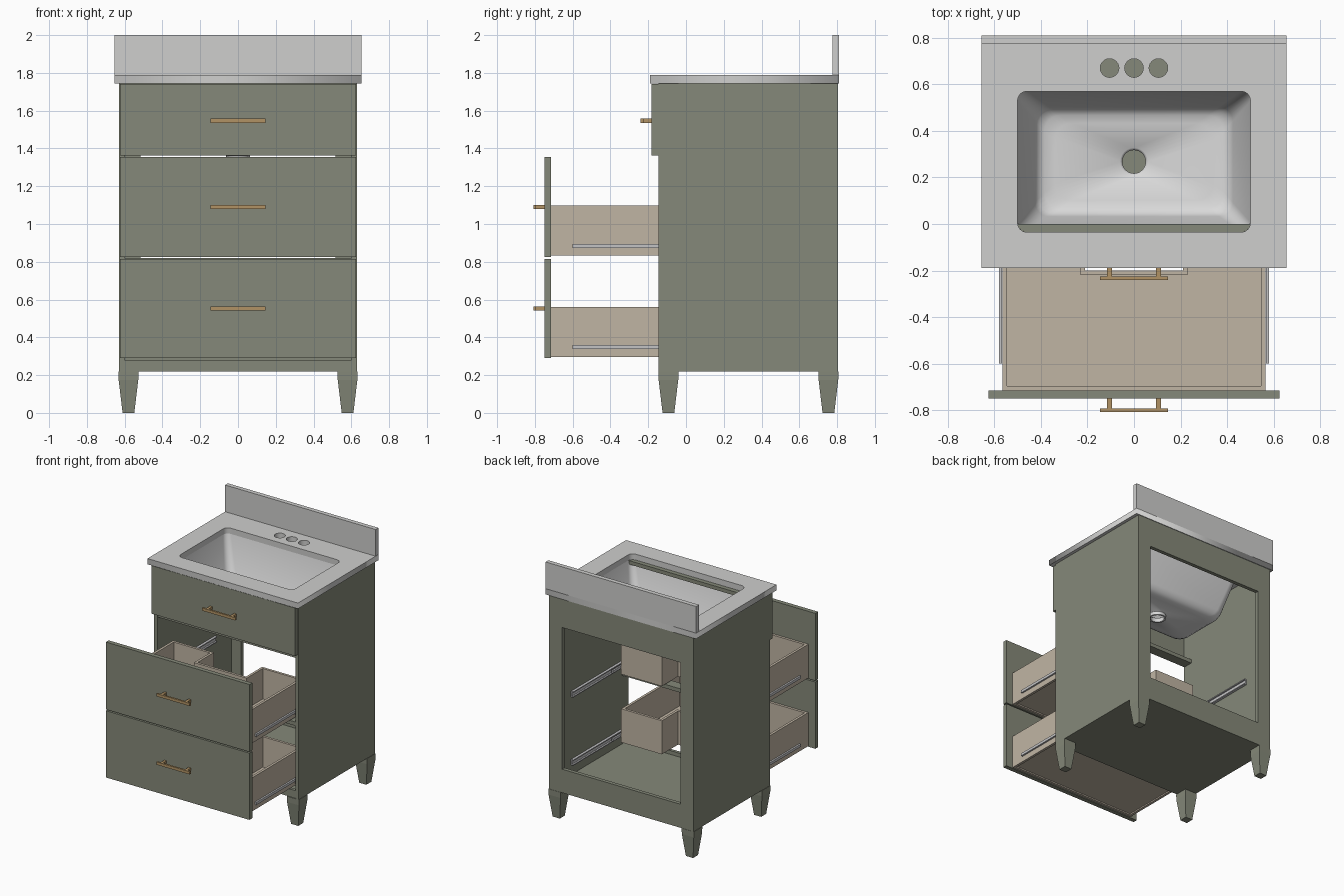
import bpy, bmesh
from math import cos, sin, pi

old = bpy.data.objects.get("Cube")
if old:
    bpy.data.objects.remove(old, do_unlink=True)


def material(name, rgb, rough=0.5):
    m = bpy.data.materials.new(name)
    m.use_nodes = True
    col = (*rgb, 1.0)
    m.diffuse_color = col
    node = m.node_tree.nodes["Principled BSDF"]
    node.inputs["Base Color"].default_value = col
    node.inputs["Roughness"].default_value = rough
    return m


SAGE = material("sage paint", (0.235, 0.25, 0.192))
STONE = material("pale stone", (0.62, 0.62, 0.61))
CERAMIC = material("white ceramic", (0.70, 0.70, 0.70))
WOOD = material("drawer wood", (0.53, 0.46, 0.37))
BRASS = material("brass", (0.44, 0.29, 0.13))
STEEL = material("slide steel", (0.55, 0.55, 0.56))


def finish(name, bm, mat):
    bmesh.ops.recalc_face_normals(bm, faces=bm.faces)
    me = bpy.data.meshes.new(name)
    bm.to_mesh(me)
    bm.free()
    me.materials.append(mat)
    ob = bpy.data.objects.new(name, me)
    bpy.context.collection.objects.link(ob)
    return ob


def boxes(name, mat, *spans):
    """Boxes given as (x0, x1, y0, y1, z0, z1), joined in one object."""
    bm = bmesh.new()
    for x0, x1, y0, y1, z0, z1 in spans:
        vs = bmesh.ops.create_cube(bm, size=1)["verts"]
        for v in vs:
            v.co.x = x1 if v.co.x > 0 else x0
            v.co.y = y1 if v.co.y > 0 else y0
            v.co.z = z1 if v.co.z > 0 else z0
    return finish(name, bm, mat)


def both(x0, x1, *rest):
    """A span and its mirror image across x = 0."""
    return (x0, x1, *rest), (-x1, -x0, *rest)


def rounded(cx, cy, hx, hy, r, steps=6):
    """Outline of a rounded rectangle; r equal to hx and hy makes a circle."""
    pts = []
    for q, (sx, sy) in enumerate([(1, 1), (-1, 1), (-1, -1), (1, -1)]):
        for i in range(steps + 1):
            a = (q + i / steps) * pi / 2
            pts.append((cx + sx * (hx - r) + r * cos(a),
                        cy + sy * (hy - r) + r * sin(a)))
    return pts


def loft(name, mat, rings, caps=False):
    """Skin a stack of (outline, z) rings."""
    bm = bmesh.new()
    rows = [[bm.verts.new((x, y, z)) for x, y in pts] for pts, z in rings]
    n = len(rows[0])
    for a, b in zip(rows, rows[1:]):
        for i in range(n):
            j = (i + 1) % n
            bm.faces.new((a[i], a[j], b[j], b[i]))
    if caps:
        bm.faces.new(rows[0])
        bm.faces.new(rows[-1])
    bmesh.ops.remove_doubles(bm, verts=bm.verts, dist=0.0001)
    return finish(name, bm, mat)


def select_only(ob):
    bpy.ops.object.select_all(action="DESELECT")
    ob.select_set(True)
    bpy.context.view_layer.objects.active = ob


# Cabinet carcass
boxes("side_panels", SAGE, *both(0.6, 0.63, -0.145, 0.805, 0.22, 1.745))
boxes("cabinet_floor", SAGE, (-0.6, 0.6, -0.125, 0.775, 0.22, 0.25))
boxes("front_rails", SAGE,
      (-0.6, 0.6, -0.14, -0.115, 0.22, 0.28),
      (-0.6, 0.6, -0.14, -0.06, 0.79, 0.82),
      (-0.6, 0.6, -0.14, -0.06, 1.325, 1.355),
      (-0.6, 0.6, -0.145, 0.0, 1.715, 1.744))
boxes("back_frame", SAGE,
      *both(0.515, 0.6, 0.775, 0.805, 0.22, 1.745),
      (-0.515, 0.515, 0.775, 0.805, 0.22, 0.405),
      (-0.515, 0.515, 0.775, 0.805, 1.52, 1.745))

# Tapered feet
for side, sx in (("left", 1), ("right", -1)):
    for end, cy in (("front", -0.093), ("back", 0.754)):
        cx = sx * 0.58
        rings = []
        for z, h in ((0, 0.031), (0.175, 0.052), (0.22, 0.053)):
            rings.append(([(cx - h, cy - h), (cx + h, cy - h),
                           (cx + h, cy + h), (cx - h, cy + h)], z))
        loft(f"{end}_{side}_foot", SAGE, rings, caps=True)


# Fronts with bar handles
def front(name, y, z0, z1, handle_z, depth=0.035):
    boxes(name + "_front", SAGE, (-0.625, 0.625, y, y + depth, z0, z1))
    za, zb = handle_z - 0.011, handle_z + 0.011
    boxes(name + "_handle", BRASS,
          (-0.145, 0.145, y - 0.058, y - 0.043, za, zb),
          *both(0.095, 0.115, y - 0.043, y, za, zb))


# Open drawer box with a notch at the back for plumbing
def drawer_box(name, z0, z1):
    f, b, n = -0.715, 0.0, -0.2
    t, w, k = 0.02, 0.565, 0.21
    boxes(name + "_box", WOOD,
          *both(w - t, w, f, b, z0, z1),
          (t - w, w - t, f, f + t, z0, z1),
          *both(k, w - t, b - t, b, z0, z1),
          *both(k, k + t, n, b - t, z0, z1),
          (-k - t, k + t, n - t, n, z0, z1))
    boxes(name + "_bottom", WOOD,
          (t - w, w - t, f + t, n - t, z0 + 0.01, z0 + 0.025),
          *both(k + t, w - t, n - t, b - t, z0 + 0.01, z0 + 0.025))
    # Slides on the cabinet walls
    zs = z0 + 0.03
    boxes(name + "_slides", STEEL,
          *both(0.592, 0.6, -0.12, 0.57, zs, zs + 0.045),
          *both(0.58, 0.592, -0.12, 0.57, zs, zs + 0.008),
          *both(0.58, 0.592, -0.12, 0.57, zs + 0.037, zs + 0.045),
          *both(0.567, 0.58, -0.6, 0.1, zs + 0.012, zs + 0.033))


front("top", -0.183, 1.362, 1.74, 1.547, depth=0.038)
front("middle_drawer", -0.75, 0.825, 1.355, 1.09)
front("lower_drawer", -0.75, 0.29, 0.815, 0.552)
drawer_box("middle_drawer", 0.832, 1.097)
drawer_box("lower_drawer", 0.296, 0.56)

# Countertop slab with sink cutout and three tap holes
SINK_Y = 0.2675
slab = bpy.data.curves.new("countertop", "CURVE")
slab.dimensions = "2D"
slab.fill_mode = "BOTH"
slab.extrude = 0.0225
outlines = [[(-0.655, -0.19), (0.655, -0.19), (0.655, 0.81), (-0.655, 0.81)],
            rounded(0, SINK_Y, 0.5, 0.3025, 0.04)]
outlines += [rounded(x, 0.67, 0.04, 0.04, 0.04) for x in (-0.105, 0, 0.105)]
for pts in outlines:
    clean = [p for i, p in enumerate(pts)
             if abs(p[0] - pts[i - 1][0]) + abs(p[1] - pts[i - 1][1]) > 1e-5]
    sp = slab.splines.new("POLY")
    sp.points.add(len(clean) - 1)
    for point, (x, y) in zip(sp.points, clean):
        point.co = (x, y, 0, 1)
    sp.use_cyclic_u = True
slab.materials.append(STONE)
counter = bpy.data.objects.new("countertop", slab)
counter.location.z = 1.7675
bpy.context.collection.objects.link(counter)
select_only(counter)
bpy.ops.object.convert(target="MESH")

boxes("backsplash", STONE, (-0.655, 0.655, 0.775, 0.81, 1.79, 2.0))

# Sink basin sloping to a drain hole
profile = [(0.5, 0.3025, 0.04, 1.745), (0.49, 0.293, 0.045, 1.69),
           (0.425, 0.235, 0.06, 1.44), (0.41, 0.222, 0.065, 1.41),
           (0.385, 0.2, 0.07, 1.395), (0.34, 0.165, 0.07, 1.388),
           (0.06, 0.06, 0.06, 1.375), (0.05, 0.05, 0.05, 1.365),
           (0.05, 0.05, 0.05, 1.335)]
basin = loft("sink_basin", CERAMIC,
             [(rounded(0, SINK_Y, hx, hy, r), z) for hx, hy, r, z in profile])
# Thicken outwards, away from the bowl
bm = bmesh.new()
bm.from_mesh(basin.data)
bm.faces.ensure_lookup_table()
floor = min((f for f in bm.faces if abs(f.normal.z) > 0.9),
            key=lambda f: f.calc_center_median().z)
if floor.normal.z < 0:
    bmesh.ops.reverse_faces(bm, faces=bm.faces)
bm.to_mesh(basin.data)
bm.free()
shell = basin.modifiers.new("thickness", "SOLIDIFY")
shell.thickness = 0.014
shell.offset = -1
select_only(basin)
bpy.ops.object.modifier_apply(modifier=shell.name)
bpy.ops.object.shade_smooth_by_angle(angle=0.8)
